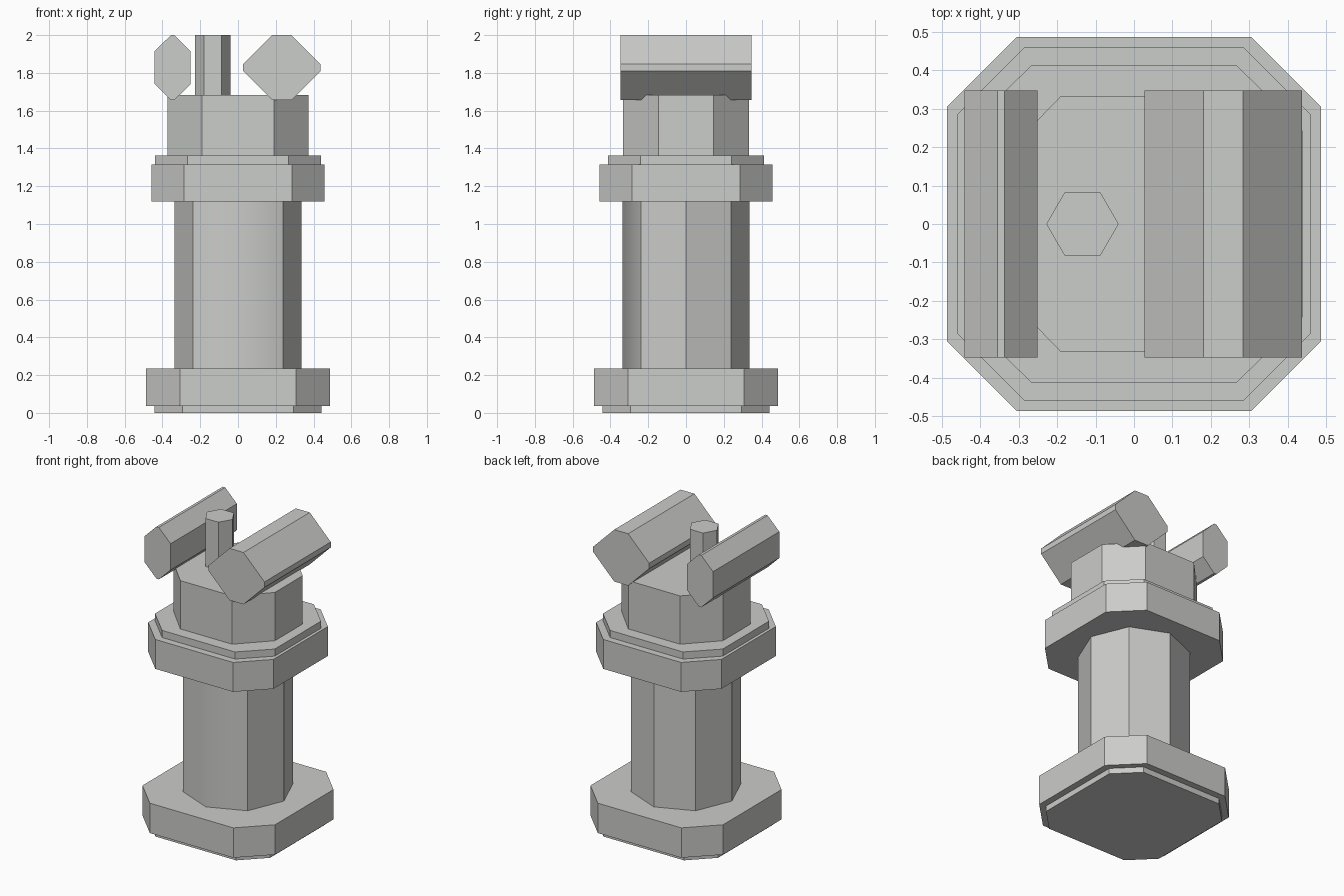
import bpy, bmesh, math

if "Cube" in bpy.data.objects:
    bpy.data.objects.remove(bpy.data.objects["Cube"])

# One plain grey for the whole model
grey = bpy.data.materials.new("light_grey")
grey.diffuse_color = (0.6, 0.61, 0.59, 1)
grey.use_nodes = True
grey.node_tree.nodes["Principled BSDF"].inputs["Base Color"].default_value = grey.diffuse_color


def prism(name, outline, lo, hi, axis="Z"):
    """Extrude a closed 2D outline along Z (xy outline) or Y (xz outline)."""
    place = (lambda p, h: (p[0], p[1], h)) if axis == "Z" else (lambda p, h: (p[0], h, p[1]))
    bm = bmesh.new()
    a = [bm.verts.new(place(p, lo)) for p in outline]
    b = [bm.verts.new(place(p, hi)) for p in outline]
    n = len(outline)
    bm.faces.new(a)
    bm.faces.new(b)
    for i in range(n):
        j = (i + 1) % n
        bm.faces.new((a[i], a[j], b[j], b[i]))
    bmesh.ops.recalc_face_normals(bm, faces=bm.faces[:])
    mesh = bpy.data.meshes.new(name)
    bm.to_mesh(mesh)
    bm.free()
    mesh.materials.append(grey)
    ob = bpy.data.objects.new(name, mesh)
    bpy.context.collection.objects.link(ob)
    return ob


def chamfered(hx, hy, fx, fy, cx=0, cy=0):
    """Rectangle of half size hx, hy with corners cut back to fx, fy."""
    pts = [(hx, -fy), (hx, fy), (fx, hy), (-fx, hy),
           (-hx, fy), (-hx, -fy), (-fx, -hy), (fx, -hy)]
    return [(cx + x, cy + y) for x, y in pts]


def ngon(n, r, cx=0):
    return [(cx + r * math.cos(2 * math.pi * i / n), r * math.sin(2 * math.pi * i / n))
            for i in range(n)]


# Stepped base
prism("base_foot", chamfered(0.442, 0.442, 0.295, 0.295), 0, 0.037)
prism("base_slab", chamfered(0.486, 0.486, 0.306, 0.306), 0.037, 0.235)

# Octagonal column, with the two front faces blended together
column = prism("column", ngon(8, 0.336), 0.235, 1.12)
for f in column.data.polygons:
    f.use_smooth = f.normal.y < -0.8
for e in column.data.edges:
    v = [column.data.vertices[i].co for i in e.vertices]
    e.use_edge_sharp = not all(abs(c.x) < 0.01 and c.y < 0 for c in v)

# Collar and head
prism("collar", chamfered(0.459, 0.459, 0.285, 0.285), 1.12, 1.315)
prism("collar_step", chamfered(0.439, 0.413, 0.267, 0.242), 1.315, 1.362)
prism("head", chamfered(0.372, 0.333, 0.19, 0.145), 1.362, 1.682)

# Crown: two long bars running front to back and a small hexagonal pin
prism("left_bar", chamfered(0.095, 0.172, 0.009, 0.087, -0.346, 1.828), -0.347, 0.347, "Y")
prism("right_bar", chamfered(0.205, 0.172, 0.051, 0.018, 0.232, 1.828), -0.347, 0.347, "Y")
prism("crown_pin", ngon(6, 0.094, -0.134), 1.682, 2.0)
